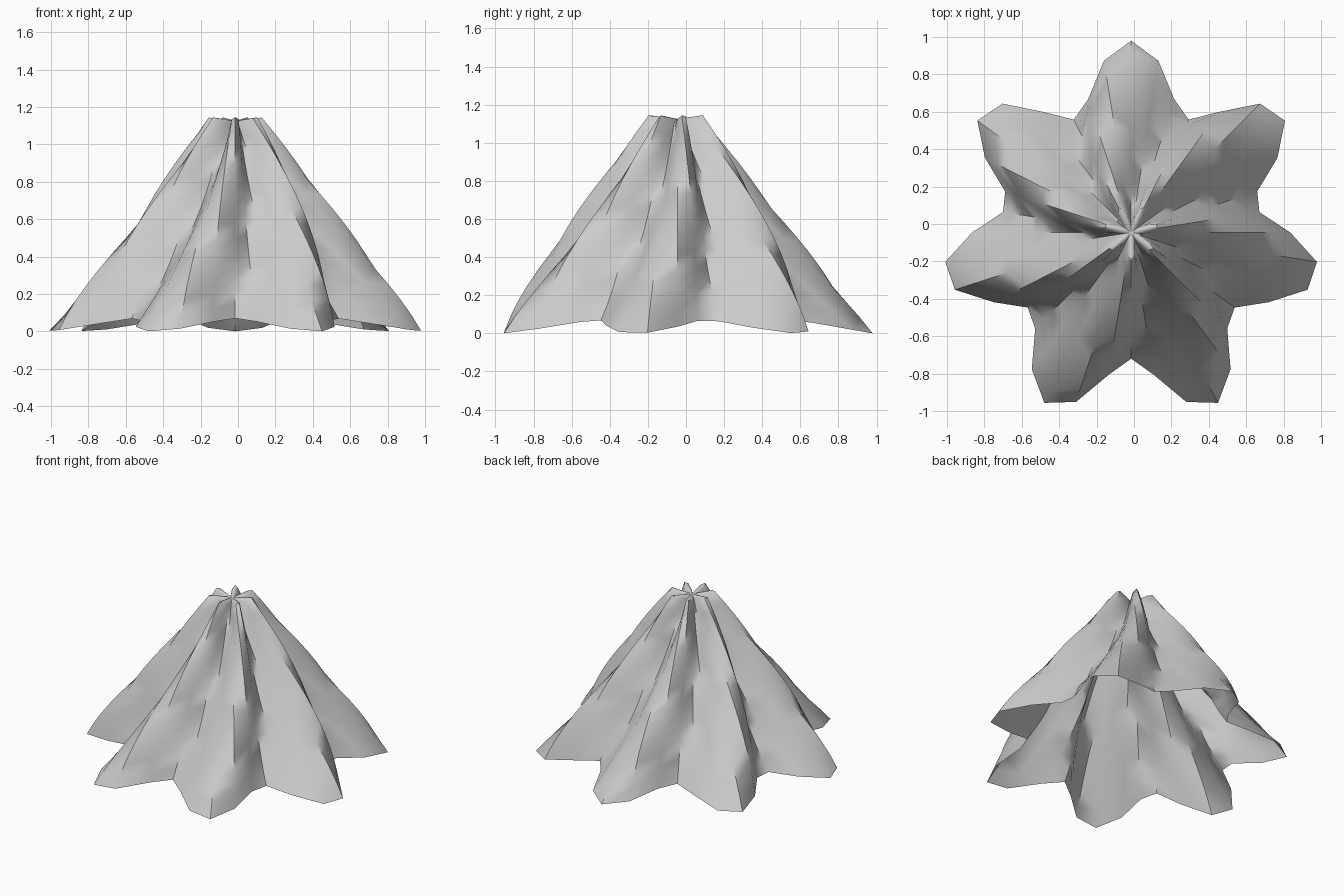
import bpy, bmesh, math

if "Cube" in bpy.data.objects:
    bpy.data.objects.remove(bpy.data.objects["Cube"])

SEGMENTS, ROWS, FOLDS = 40, 14, 7
CENTRE = (-0.015, -0.045)

mat = bpy.data.materials.new("light_grey_cloth")
mat.diffuse_color = (0.6, 0.6, 0.6, 1)
mat.use_nodes = True
mat.node_tree.nodes["Principled BSDF"].inputs["Base Color"].default_value = mat.diffuse_color


def lerp(a, b, t):
    return a + (b - a) * t


def fold_point(t, i):
    """Point on the pleated cone; t runs from hem (0) to top (1)."""
    angle = math.pi / 2 + math.tau * i / SEGMENTS
    # folds twist by half a pleat on the way up
    wave = math.cos(FOLDS * (angle - math.pi / 2) - math.pi * t)
    radius = lerp(0.85, 0.095, t) + lerp(0.175, 0.055, t) * wave
    z = lerp(0.035, 1.125, t) + lerp(-0.035, 0.02, t) * wave
    return (CENTRE[0] + radius * math.cos(angle),
            CENTRE[1] + radius * math.sin(angle), z)


bm = bmesh.new()
# pleated side, open at the hem
rings = [[bm.verts.new(fold_point(r / ROWS, i)) for i in range(SEGMENTS)]
         for r in range(ROWS + 1)]
for low, high in zip(rings, rings[1:]):
    for i in range(SEGMENTS):
        j = (i + 1) % SEGMENTS
        bm.faces.new((low[i], low[j], high[j], high[i]))

# star-shaped cap
tip = bm.verts.new((*CENTRE, 1.125))
for i in range(SEGMENTS):
    bm.faces.new((rings[-1][i], rings[-1][(i + 1) % SEGMENTS], tip))

mesh = bpy.data.meshes.new("pleated_cloth")
bm.to_mesh(mesh)
bm.free()
mesh.materials.append(mat)
cloth = bpy.data.objects.new("pleated_cloth", mesh)
bpy.context.collection.objects.link(cloth)

# smooth folds, crisp top rim
bpy.context.view_layer.objects.active = cloth
cloth.select_set(True)
bpy.ops.object.shade_smooth_by_angle(angle=math.radians(50))
